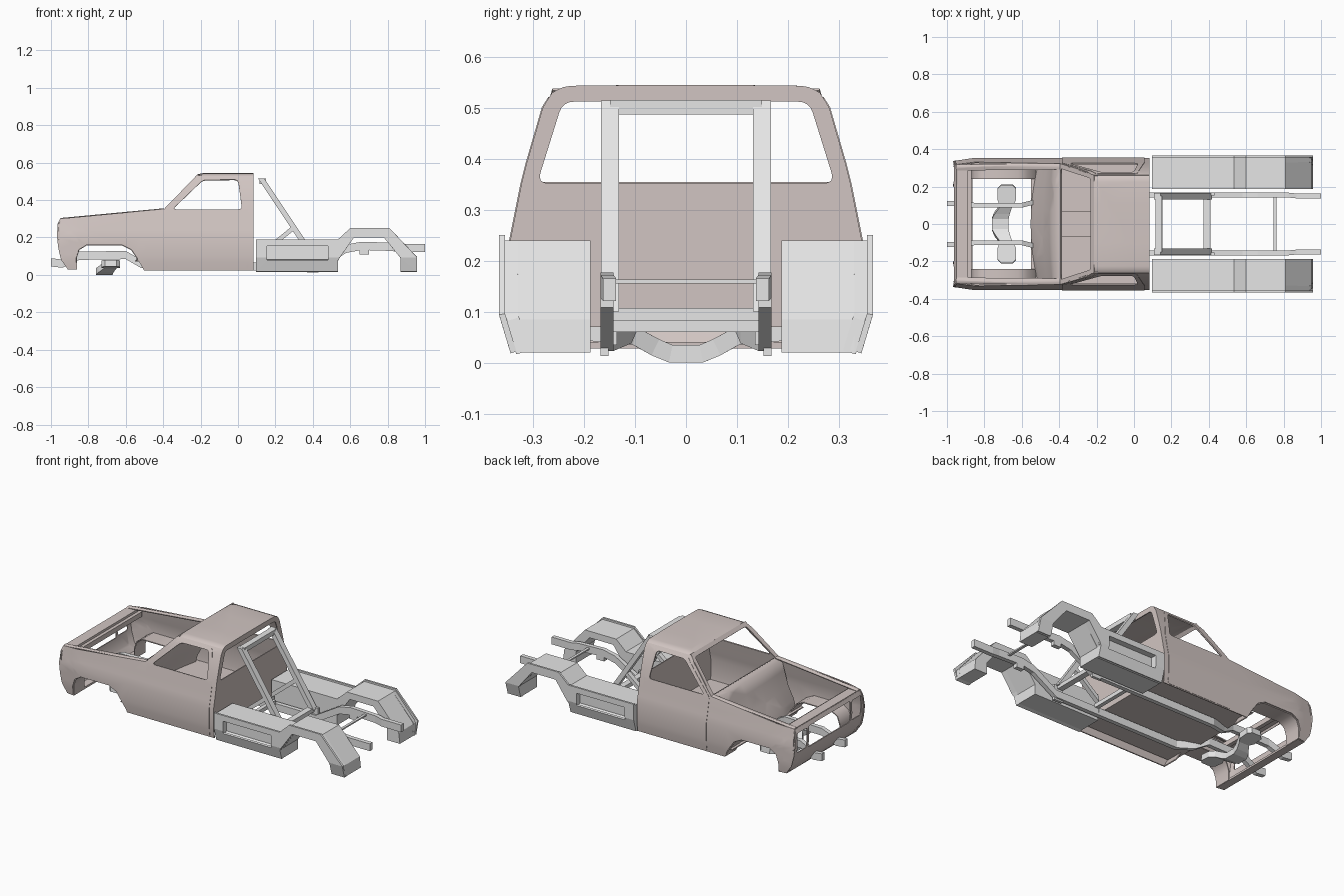
import bpy, bmesh, math
from mathutils import Vector

if "Cube" in bpy.data.objects:
    bpy.data.objects.remove(bpy.data.objects["Cube"])


def material(name, rgb):
    m = bpy.data.materials.new(name)
    m.diffuse_color = (*rgb, 1)
    m.use_nodes = True
    m.node_tree.nodes["Principled BSDF"].inputs["Base Color"].default_value = m.diffuse_color
    return m


BODY = material("dusty_rose_body", (0.64, 0.56, 0.54))
FRAME = material("light_grey_frame", (0.79, 0.79, 0.79))


def lerp(table, t):
    """Piecewise linear lookup in (key, value) pairs."""
    if t <= table[0][0]:
        return table[0][1]
    for (a, va), (b, vb) in zip(table, table[1:]):
        if t <= b:
            return va + (vb - va) * (t - a) / (b - a)
    return table[-1][1]


def rounded(pts, r, steps=4):
    """Round every corner of a 2D loop."""
    out = []
    for i, p in enumerate(pts):
        p = Vector(p)
        a, b = Vector(pts[i - 1]) - p, Vector(pts[(i + 1) % len(pts)]) - p
        a = p + a.normalized() * min(r, a.length * 0.45)
        b = p + b.normalized() * min(r, b.length * 0.45)
        for t in [k / steps for k in range(steps + 1)]:
            out.append(tuple(a * (1 - t) ** 2 + p * 2 * t * (1 - t) + b * t * t))
    return out


def mirrored(pts):
    return pts + [(-u, v) for u, v in pts[::-1]]


def finish(name, bm, mat, thick=0, angle=35):
    bmesh.ops.recalc_face_normals(bm, faces=bm.faces[:])
    me = bpy.data.meshes.new(name)
    bm.to_mesh(me)
    bm.free()
    me.materials.append(mat)
    ob = bpy.data.objects.new(name, me)
    bpy.context.collection.objects.link(ob)
    bpy.ops.object.select_all(action='DESELECT')
    ob.select_set(True)
    bpy.context.view_layer.objects.active = ob
    if thick:
        mod = ob.modifiers.new("thickness", 'SOLIDIFY')
        mod.thickness, mod.offset = thick, 0
        bpy.ops.object.modifier_apply(modifier=mod.name)
    if angle:
        bpy.ops.object.shade_smooth_by_angle(angle=math.radians(angle))


def sheet(name, loops, place, mat, thick=0.006, ucuts=(), vcuts=(), angle=35):
    """Fill a 2D outline with holes, slice it, bend it into 3D, thicken it."""
    bm = bmesh.new()
    for loop in loops:
        vs = [bm.verts.new((u, v, 0)) for u, v in loop]
        for i in range(len(vs)):
            bm.edges.new((vs[i - 1], vs[i]))
    bmesh.ops.triangle_fill(bm, use_beauty=True, edges=bm.edges[:], normal=(0, 0, 1))
    cuts = [((c, 0, 0), (1, 0, 0)) for c in ucuts] + [((0, c, 0), (0, 1, 0)) for c in vcuts]
    for co, no in cuts:
        bmesh.ops.bisect_plane(bm, geom=bm.verts[:] + bm.edges[:] + bm.faces[:],
                               dist=1e-5, plane_co=co, plane_no=no)
    for v in bm.verts:
        v.co = place(v.co.x, v.co.y)
    finish(name, bm, mat, thick, angle)


def beam(name, path, a, b, mat):
    """Rectangular bar along a path; a and b are half-size vectors."""
    bm = bmesh.new()
    a, b = Vector(a), Vector(b)
    rings = [[bm.verts.new(Vector(p) + a * i + b * j) for i, j in ((1, 1), (-1, 1), (-1, -1), (1, -1))]
             for p in path]
    for r, s in zip(rings, rings[1:]):
        for k in range(4):
            bm.faces.new((r[k - 1], r[k], s[k], s[k - 1]))
    bm.faces.new(rings[0])
    bm.faces.new(rings[-1][::-1])
    finish(name, bm, mat, angle=0)


# Shared body shape
WIDTH = [(.02, .345), (.07, .352), (.1, .354), (.2, .354), (.24, .345), (.29, .335),
         (.35, .323), (.39, .313), (.5, .281), (.53, .262)]
NOSE = [(.03, -.91), (.08, -.945), (.14, -.96), (.2, -.967), (.27, -.965), (.30, -.95)]
ZCUTS = [z for z, _ in WIDTH[1:-1]]


def side_y(x, z):
    return lerp(WIDTH, z) - max(0, -.85 - x) * .15


def fender_top(x):
    return .30 + (x + .95) * .0937


ARCH = [(-.865, .03), (-.865, .09), (-.85, .135), (-.81, .16), (-.62, .16),
        (-.57, .135), (-.525, .07), (-.5, .025)]
SIDE = [(x, z) for z, x in NOSE] + [(-.395, .352), (-.222, .53), (.083, .53), (.083, .025)] + ARCH[::-1]
WINDOW = rounded([(-.35, .35), (-.188, .506), (.0, .508), (.022, .35)], .02)
DOOR = rounded([(-.385, .03), (-.385, .345), (-.205, .52), (.02, .52), (.055, .34), (.055, .03)], .015)

for s, tag in ((-1, "near"), (1, "far")):
    # Cab and fender side, door skin, fender lip and wheel tub
    sheet("body_side_" + tag, [SIDE, WINDOW],
          lambda x, z: (x, s * (side_y(x, z) - .003), z), BODY, ucuts=(-.9, -.85), vcuts=ZCUTS)
    sheet("door_" + tag, [DOOR, WINDOW],
          lambda x, z: (x, s * (side_y(x, z) - .001), z), BODY, vcuts=ZCUTS)
    sheet("fender_lip_" + tag, [[(-.95, 0), (-.395, 0), (-.395, .03), (-.95, .03)]],
          lambda x, t: (x, s * (side_y(x, fender_top(x)) - .001 - t),
                        fender_top(x) - .003 + .004 * math.sin(t / .03 * math.pi)),
          BODY, vcuts=(.008, .015, .022))
    sheet("wheel_tub_" + tag, [[(0, .24), (7, .24), (7, .345), (0, .345)]],
          lambda i, y: (lerp(list(enumerate(p[0] for p in ARCH)), i), s * y,
                        lerp(list(enumerate(p[1] for p in ARCH)), i)),
          BODY, ucuts=range(1, 7), angle=50)

# Nose panel with grille and lamp openings
lamp = rounded([(.215, .155), (.305, .155), (.305, .272), (.215, .272)], .012)
sheet("nose_panel",
      [mirrored([(.338, .03), (.338, .24), (.325, .28), (.315, .30)]),
       rounded([(-.2, .15), (.2, .15), (.2, .275), (-.2, .275)], .012),
       lamp, [(-u, v) for u, v in lamp]],
      lambda y, z: (lerp(NOSE, z) + .003 + .15 * max(0, abs(y) - .29), y, z), BODY,
      ucuts=(-.29, .29), vcuts=[z for z, _ in NOSE[1:-1]])
beam("header_bar", [(-.92, -.315, .292), (-.92, .315, .292)], (.032, 0, 0), (0, 0, .007), BODY)
beam("radiator_support", [(-.88, -.32, .27), (-.88, .32, .27)], (.012, 0, 0), (0, 0, .015), BODY)
beam("valance_lip", [(-.888, -.335, .034), (-.888, .335, .034)], (.024, 0, 0), (0, 0, .006), BODY)

# Sloped firewall
WALL_X = [(0, -.385), (1, -.425), (2, -.45), (3, -.485), (4, -.53), (5, -.55)]
WALL_Z = [(0, .347), (1, .338), (2, .28), (3, .19), (4, .12), (5, .075)]
sheet("firewall", [[(-.32, 0), (.32, 0), (.32, 5), (-.32, 5)]],
      lambda y, i: (lerp(WALL_X, i) + .04 * (y / .32) ** 2 * i / 5, y, lerp(WALL_Z, i)), BODY,
      ucuts=(-.24, -.16, -.08, 0, .08, .16, .24), vcuts=(1, 2, 3, 4), angle=60)

# Windshield frame
sheet("windshield_frame",
      [[(-.32, 0), (.32, 0), (.262, 1), (-.262, 1)],
       rounded([(-.296, .01), (.296, .01), (.244, .9), (-.244, .9)], .03)],
      lambda y, t: (-.393 + .18 * t, y, .350 + .186 * t), BODY)


# Crowned roof
def roof_point(x, y):
    drop = max(0, abs(y) - .225) ** 2 * 10 + .002 * (y / .235) ** 2 + max(0, -.18 - x) * .2
    return (x, y, .542 - drop)


sheet("roof", [[(-.215, -.262), (.083, -.262), (.083, .262), (-.215, .262)]], roof_point, BODY,
      ucuts=(-.2, -.18, 0), vcuts=(-.252, -.24, -.225, -.1, 0, .1, .225, .24, .252), angle=50)

# Cab back wall with window, floor and tunnel
back = [(w - .004, z) for z, w in WIDTH[1:]] + [(.235, .541)]
sheet("cab_back", [mirrored(back),
                   rounded([(-.292, .352), (.292, .352), (.242, .512), (-.242, .512)], .022)],
      lambda y, z: (.08, y, z), BODY)
sheet("cab_floor", [[(-.55, -.34), (.08, -.34), (.08, .34), (-.55, .34)]],
      lambda x, y: (x, y, .075), BODY)
beam("floor_tunnel", [(-.5, 0, .10), (.07, 0, .10)], (0, .07, 0), (0, 0, .025), BODY)

# Bed sides: solid core, pocketed skin and raised outer lip
BED = [(.095, .02), (.095, .19), (.535, .19), (.60, .25), (.81, .25), (.957, .095), (.957, .02),
       (.87, .02), (.87, .09), (.78, .2), (.62, .2), (.535, .08), (.535, .02)]
LOW = [(x - (.008 if i == 5 else 0), z - (.01 if 1 <= i <= 5 else 0)) for i, (x, z) in enumerate(BED)]
POCKET = [(.155, .08), (.48, .08), (.48, .155), (.155, .155)]
for s, tag in ((-1, "near"), (1, "far")):
    def bed_skin(y):
        return lambda x, z: (x, s * (y - max(0, .095 - z) * .3), z)
    sheet("bed_core_" + tag, [LOW], lambda x, z: (x, s * .259, z), FRAME, thick=.144, angle=0)
    sheet("bed_skin_" + tag, [LOW, POCKET], bed_skin(.343), FRAME, thick=.026, vcuts=(.095,), angle=0)
    sheet("bed_lip_" + tag, [BED, POCKET], bed_skin(.361), FRAME, thick=.012, vcuts=(.095,), angle=0)

    # Chassis rail with hangers
    rail = [(-1, .11, .067), (-.94, .11, .06), (-.85, .10, .102), (-.6, .10, .106), (-.52, .12, .06),
            (-.42, .155, .045), (.42, .155, .045), (.58, .155, .14), (.66, .155, .155),
            (.82, .155, .15), (.87, .150, .143), (1, .150, .143)]
    beam("chassis_rail_" + tag, [(x, s * y, z) for x, y, z in rail], (0, .013, 0), (0, 0, .022), FRAME)
    beam("spring_hanger_" + tag, [(.37, s * .16, .06), (.43, s * .16, .06)], (0, .008, 0), (0, 0, .047), FRAME)
    beam("shackle_mount_" + tag, [(.65, s * .155, .125), (.70, s * .155, .125)],
         (0, .013, 0), (0, 0, .017), FRAME)

    # Sloping hoop leg and its brace
    beam("hoop_leg_" + tag, [(.125, s * .149, .514), (.40, s * .149, .10)], (0, .018, 0), (.017, 0, 0), FRAME)
    beam("hoop_brace_" + tag, [(.295, s * .149, .25), (.13, s * .149, .115), (.13, s * .149, .05)],
         (0, .014, 0), (0, 0, .015), FRAME)

# Hoop top and crossmembers
beam("hoop_top", [(.132, -.149, .501), (.132, .149, .501)], (.018, 0, 0), (0, 0, .014), FRAME)
for i, (x, z, hx, hz) in enumerate(((.39, .095, .018, .012), (.14, .072, .012, .012), (.755, .159, .008, .004))):
    beam("crossmember_%d" % (i + 1), [(x, -.15, z), (x, .15, z)], (hx, 0, 0), (0, 0, hz), FRAME)

# Dropped front axle cradle
half = [(-.67, .03), (-.665, .06), (-.65, .10), (-.63, .13), (-.63, .19), (-.65, .21),
        (-.71, .21), (-.73, .19), (-.73, .13), (-.715, .10), (-.745, .06), (-.76, .03)]
DIP = [(.03, .0175), (.06, .03), (.10, .052), (.21, .062)]
sheet("front_cradle", [half + [(x, -y) for x, y in half[::-1]]],
      lambda x, y: (x, y, lerp(DIP, abs(y))), FRAME, thick=.035,
      vcuts=(-.1, -.06, -.03, .03, .06, .1), angle=0)
